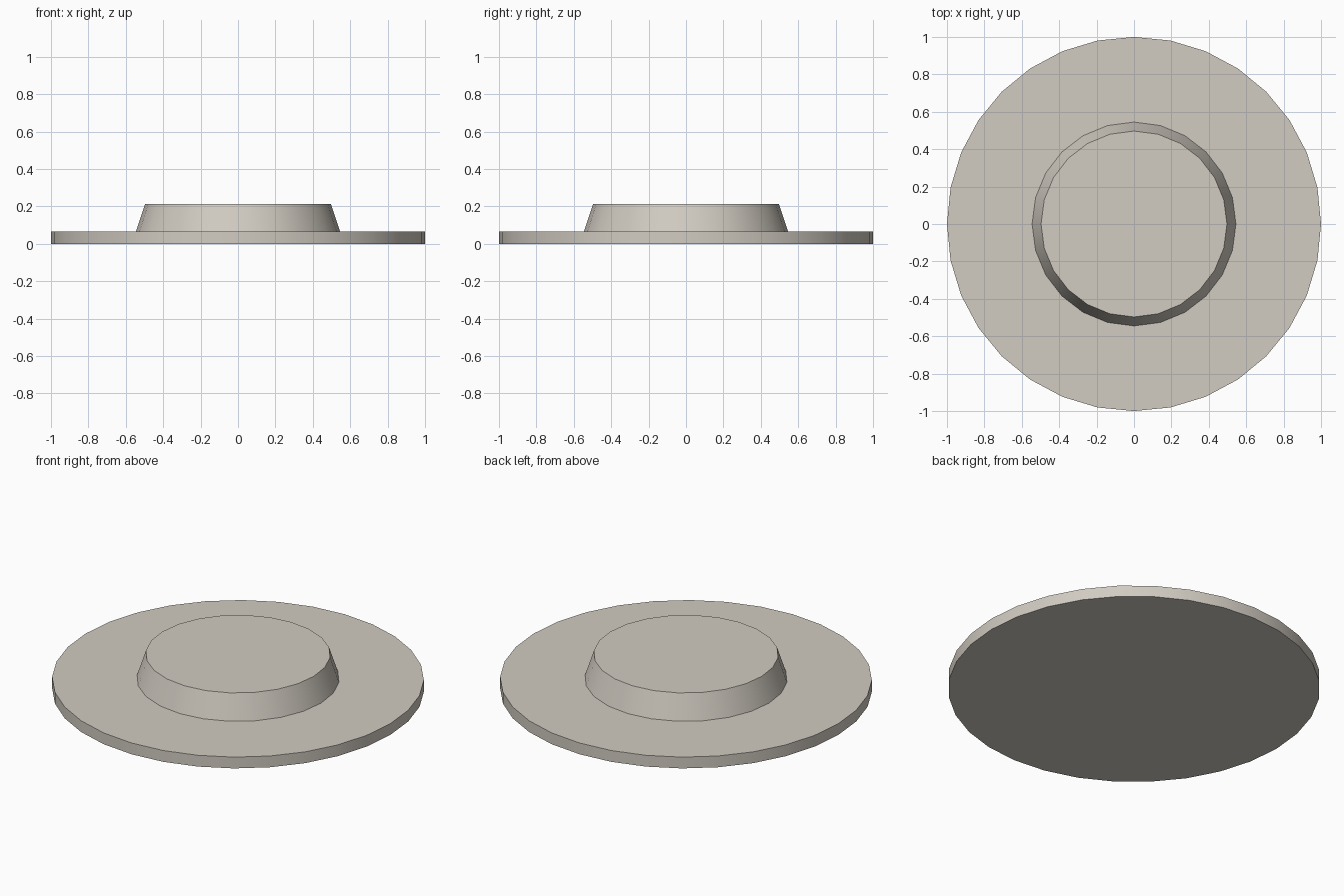
import bpy
import math

if "Cube" in bpy.data.objects:
    bpy.data.objects.remove(bpy.data.objects["Cube"], do_unlink=True)

# Warm grey stone colour
stone = bpy.data.materials.new("warm_grey")
stone.use_nodes = True
colour = (0.64, 0.60, 0.535, 1.0)
stone.diffuse_color = colour
stone.node_tree.nodes["Principled BSDF"].inputs["Base Color"].default_value = colour


def add_disc(name, sides, bottom_radius, top_radius, bottom, top):
    """Add a capped round block between two heights."""
    bpy.ops.mesh.primitive_cone_add(
        vertices=sides, radius1=bottom_radius, radius2=top_radius,
        depth=top - bottom, location=(0, 0, (bottom + top) / 2))
    disc = bpy.context.object
    disc.name = name
    disc.data.name = name
    disc.data.materials.append(stone)
    bpy.ops.object.shade_smooth_by_angle(angle=math.radians(30))
    return disc


# Wide flat base
add_disc("base_plate", 32, 1.0, 1.0, 0.0, 0.067)

# Raised tapered centre, standing on the base
add_disc("raised_centre", 24, 0.545, 0.497, 0.067, 0.213)
